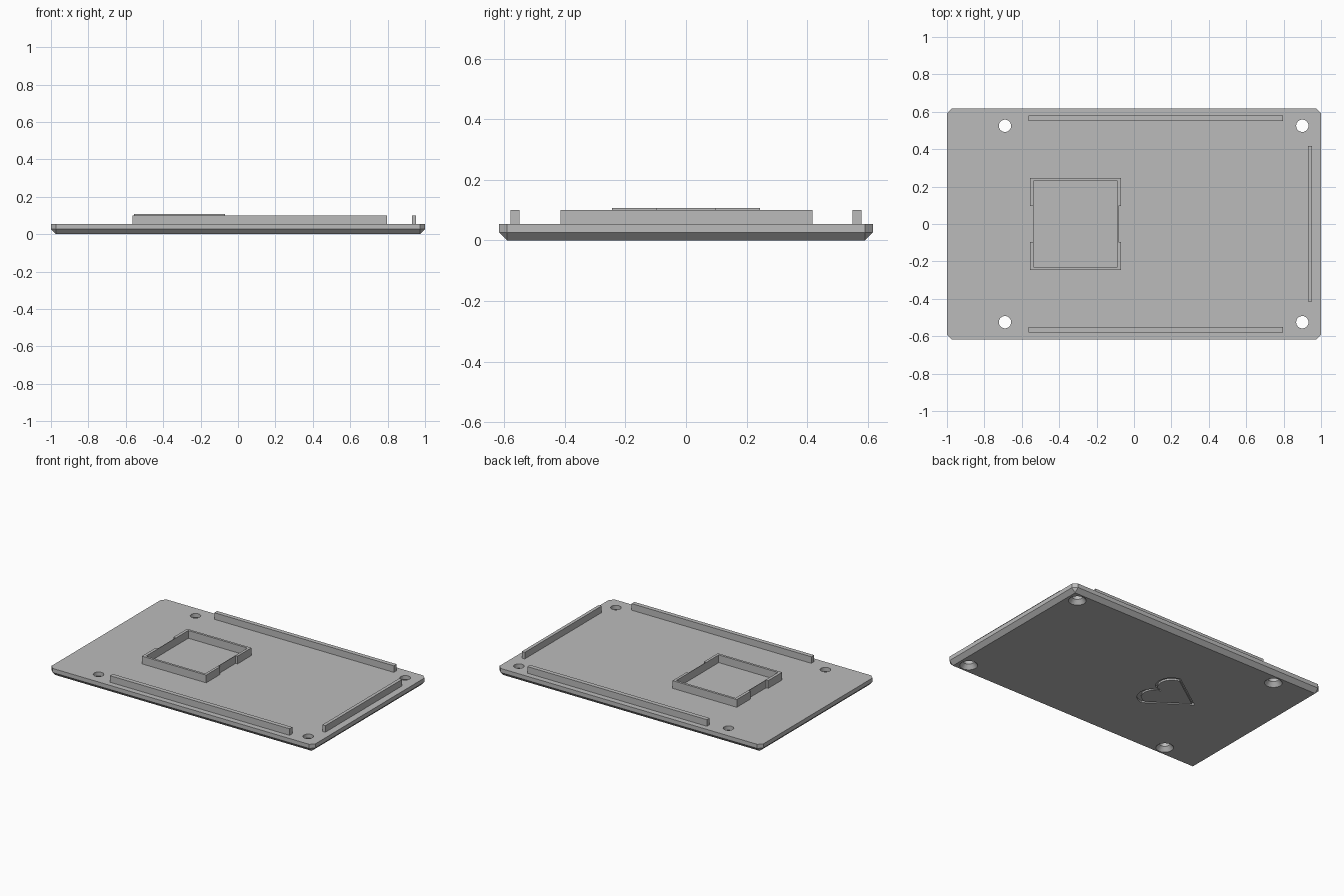
import bpy, bmesh
from math import sin, cos, pi

cube = bpy.data.objects.get("Cube")
if cube:
    bpy.data.objects.remove(cube)

grey = bpy.data.materials.new("plain_grey")
grey.use_nodes = True
grey.diffuse_color = (0.5, 0.5, 0.5, 1)
grey.node_tree.nodes["Principled BSDF"].inputs["Base Color"].default_value = (0.5, 0.5, 0.5, 1)

TOP = 0.055
HOLES = [(x, y) for x in (-0.69, 0.9) for y in (-0.525, 0.525)]


def finish(bm, name):
    bmesh.ops.recalc_face_normals(bm, faces=bm.faces)
    mesh = bpy.data.meshes.new(name)
    bm.to_mesh(mesh)
    bm.free()
    mesh.materials.append(grey)
    ob = bpy.data.objects.new(name, mesh)
    bpy.context.collection.objects.link(ob)
    return ob


def prism(name, outline, z0, z1):
    bm = bmesh.new()
    face = bm.faces.new([bm.verts.new((x, y, z0)) for x, y in outline])
    top = bmesh.ops.extrude_face_region(bm, geom=[face])["geom"]
    bmesh.ops.translate(bm, vec=(0, 0, z1 - z0),
                        verts=[v for v in top if isinstance(v, bmesh.types.BMVert)])
    return finish(bm, name)


def box(name, x0, x1, y0, y1, z0, z1):
    return prism(name, [(x0, y0), (x1, y0), (x1, y1), (x0, y1)], z0, z1)


def cut(target, cutter):
    cutter.hide_render = True
    cutter.hide_set(True)
    mod = target.modifiers.new(cutter.name, "BOOLEAN")
    mod.operation = "DIFFERENCE"
    mod.solver = "EXACT"
    mod.object = cutter


# Base plate with chamfered corners and lower edge
bm = bmesh.new()
bmesh.ops.create_cube(bm, size=1)
for v in bm.verts:
    v.co = (v.co.x * 2, v.co.y * 1.236, (v.co.z + 0.5) * TOP)
edges = [e for e in bm.edges if min(v.co.z for v in e.verts) < 0.01]
bmesh.ops.bevel(bm, geom=edges, offset=0.027, segments=1, affect="EDGES", profile=0.5)
plate = finish(bm, "base_plate")

# Countersunk screw holes: one turned cutter each
for i, (hx, hy) in enumerate(HOLES):
    bm = bmesh.new()
    n = 32
    rings = []
    for r, z in ((0.058, -0.003), (0.033, 0.028), (0.033, 0.1)):
        rings.append([bm.verts.new((hx + r * cos(2 * pi * k / n), hy + r * sin(2 * pi * k / n), z))
                      for k in range(n)])
    for lo, hi in zip(rings, rings[1:]):
        for k in range(n):
            j = (k + 1) % n
            bm.faces.new((lo[k], lo[j], hi[j], hi[k]))
    bm.faces.new(rings[0])
    bm.faces.new(rings[-1])
    cut(plate, finish(bm, f"screw_hole_cutter_{i + 1}"))


# Heart groove engraved in the underside
def heart(scale):
    half = [(-0.18, 0)]
    for k in range(13):
        a = pi * (0.03 + k * 0.06)
        half.append((0.08 + 0.1 * sin(a + pi / 2 - 0.9), 0.09 - 0.1 * cos(a + pi / 2 - 0.9)))
    half = [(0.1, 0)] + half[1:] + [half[0]]
    pts = half + [(x, -y) for x, y in reversed(half[1:-1])]
    return [(-0.31 + x * scale, y * scale) for x, y in pts]


bm = bmesh.new()
loops = [[[bm.verts.new((x, y, z)) for x, y in heart(s)] for s in (1, 0.88)] for z in (-0.01, 0.012)]
n = len(loops[0][0])
for k in range(n):
    j = (k + 1) % n
    (a, b), (c, d) = loops
    for p, q in ((a, b), (b, d), (d, c), (c, a)):
        bm.faces.new((p[k], p[j], q[j], q[k]))
cut(plate, finish(bm, "heart_groove_cutter"))

# Low rails along three edges
for side, name in ((-1, "front_rail"), (1, "back_rail")):
    y0, y1 = sorted((side * 0.55, side * 0.58))
    box(name, -0.565, 0.797, y0, y1, TOP, 0.1)
box("left_rail", 0.93, 0.953, -0.415, 0.418, TOP, 0.1)

# Square holder: two C-shaped walls joined by thin webs
X0, X1, IX0, IX1 = -0.557, -0.07, -0.537, -0.088
for side, name in ((-1, "front_holder_wall"), (1, "back_holder_wall")):
    prism(name, [(x, side * y) for x, y in (
        (X0, 0.095), (X0, 0.245), (X1, 0.245), (X1, 0.095),
        (IX1, 0.095), (IX1, 0.229), (IX0, 0.229), (IX0, 0.095))], TOP, 0.108)
box("right_holder_web", IX0 - 0.004, IX0, -0.095, 0.095, TOP, 0.108)
box("left_holder_web", IX1, IX1 + 0.004, -0.095, 0.095, TOP, 0.108)
